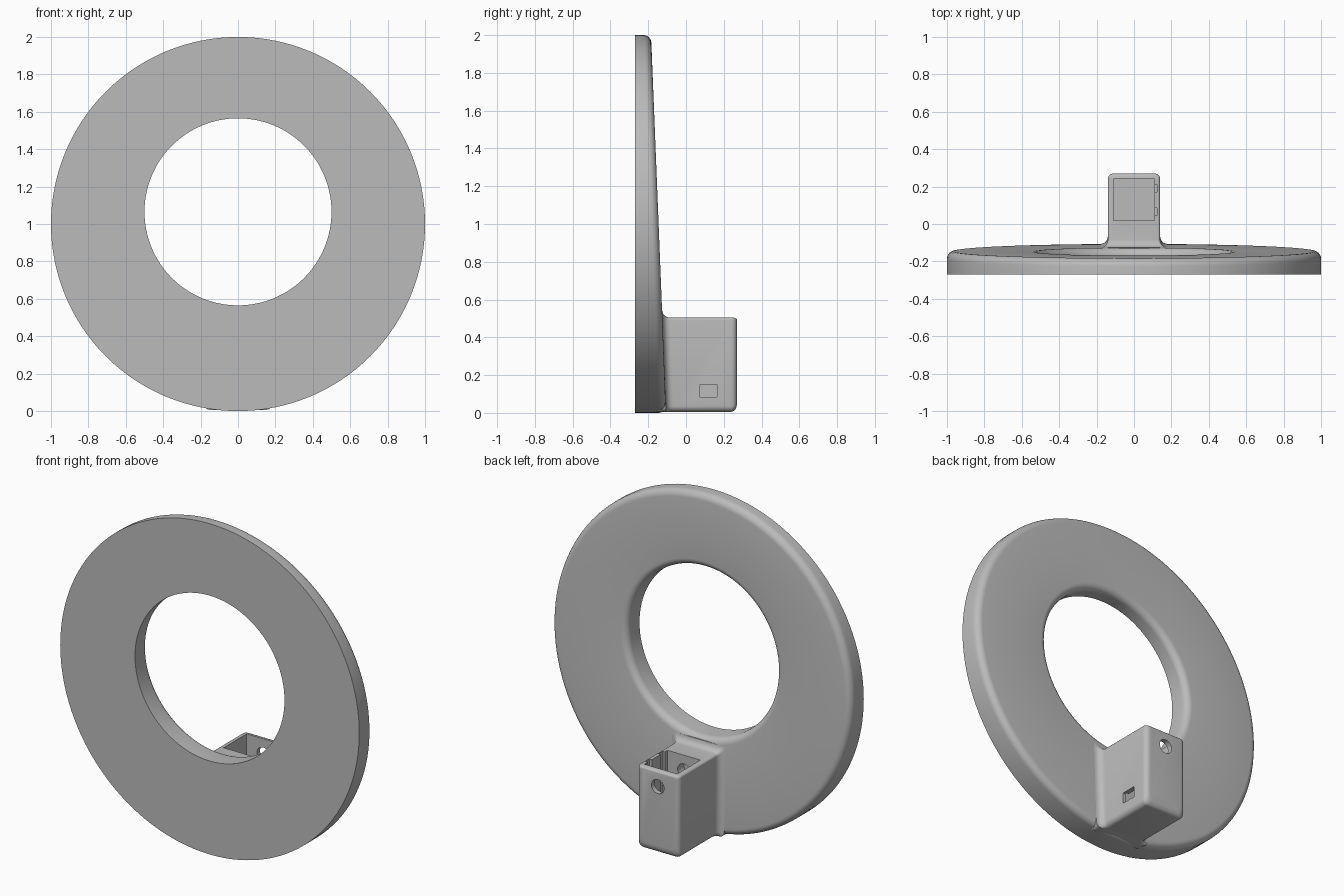
import bpy, bmesh
from math import sin, cos, pi, radians
from mathutils import Matrix

cube = bpy.data.objects.get("Cube")
if cube:
    bpy.data.objects.remove(cube, do_unlink=True)

FRONT = -0.27
SLOPE = 0.04          # the back face leans forward towards the top


def back(z):
    return -0.105 - SLOPE * z


grey = bpy.data.materials.new("plain grey")
grey.use_nodes = True
GREY = (0.5, 0.5, 0.5, 1)
grey.diffuse_color = GREY
grey.node_tree.nodes["Principled BSDF"].inputs["Base Color"].default_value = GREY


def make_object(name, bm):
    bmesh.ops.recalc_face_normals(bm, faces=bm.faces)
    mesh = bpy.data.meshes.new(name)
    bm.to_mesh(mesh)
    bm.free()
    mesh.materials.append(grey)
    ob = bpy.data.objects.new(name, mesh)
    bpy.context.collection.objects.link(ob)
    return ob


def activate(ob):
    bpy.ops.object.select_all(action='DESELECT')
    ob.select_set(True)
    bpy.context.view_layer.objects.active = ob


def smooth(ob):
    activate(ob)
    bpy.ops.object.shade_smooth_by_angle(angle=radians(32))


def loft(name, loops, closed):
    """Skin equal-length loops; join last to first, or cap both ends."""
    bm = bmesh.new()
    rows = [[bm.verts.new(p) for p in loop] for loop in loops]
    pairs = list(zip(rows, rows[1:]))
    if closed:
        pairs.append((rows[-1], rows[0]))
    else:
        bm.faces.new(rows[0])
        bm.faces.new(rows[-1])
    for a, b in pairs:
        for i in range(len(a)):
            j = (i + 1) % len(a)
            bm.faces.new((a[i], a[j], b[j], b[i]))
    return make_object(name, bm)


# Ring: wedge-shaped disc, slightly raised hole, rounded back edges
def circle(radius, centre, depth=None, n=128):
    pts = []
    for i in range(n):
        a = 2 * pi * i / n
        z = centre + radius * sin(a)
        y = FRONT if depth is None else back(z) - depth
        pts.append((radius * cos(a), y, z))
    return pts


ROUND, STEPS = 0.04, 6
arc = [i / STEPS * pi / 2 for i in range(STEPS + 1)]
HOLE_Z = 1.065
loops = [circle(1, 1)]
loops += [circle(1 - ROUND * (1 - cos(a)), 1, ROUND * (1 - sin(a))) for a in arc]
loops += [circle(0.5 + ROUND * (1 - cos(a)), HOLE_Z, ROUND * (1 - sin(a)))
          for a in reversed(arc)]
loops.append(circle(0.5, HOLE_Z))
smooth(loft("ring", loops, True))


# Housing: rounded block flaring into the back of the ring
def section(half, top, bottom, y=None, depth=0, r_top=0.015, r_low=0.03):
    pts = []
    for sx, z, r, start in ((1, top, r_top, 0), (-1, top, r_top, 1),
                            (-1, bottom, r_low, 2), (1, bottom, r_low, 3)):
        cz = z - r if z == top else z + r
        for k in range(6):
            a = (start + k / 5) * pi / 2
            pz = cz + r * sin(a)
            py = back(pz) - depth if y is None else y
            pts.append((sx * (half - r) + r * cos(a), py, pz))
    return pts


HALF, TOP, LOW, END = 0.14, 0.505, 0.006, 0.27
layers = [section(HALF + ROUND, TOP + ROUND, LOW, depth=0.05)]
for a in arc:
    flare = ROUND * (1 - sin(a))
    layers.append(section(HALF + flare, TOP + flare, LOW,
                          depth=-ROUND * (1 - cos(a))))
for a in arc:
    inset = 1 - cos(a)
    layers.append(section(HALF - 0.03 * inset, TOP - 0.012 * inset,
                          LOW + 0.045 * inset, y=END - 0.03 * (1 - sin(a))))
housing = loft("housing", layers, False)


# Openings in the housing
def cut(bm, name):
    cutter = make_object(name, bm)
    cutter.hide_render = True
    mod = housing.modifiers.new(name, 'BOOLEAN')
    mod.operation = 'DIFFERENCE'
    mod.solver = 'EXACT'
    mod.object = cutter
    activate(housing)
    bpy.ops.object.modifier_apply(modifier=mod.name)
    bpy.data.objects.remove(cutter, do_unlink=True)


def box(x, y, z):
    bm = bmesh.new()
    size = [b - a for a, b in (x, y, z)]
    mid = [(a + b) / 2 for a, b in (x, y, z)]
    bmesh.ops.create_cube(bm, size=1, matrix=Matrix.Translation(mid)
                          @ Matrix.Diagonal((*size, 1)))
    return bm


cut(box((-0.11, 0.11), (0.02, 0.24), (0.03, 0.6)), "cavity")
cut(box((0.1, 0.2), (0.075, 0.165), (0.085, 0.15)), "side_window")
for y in (0.065, 0.19):
    cut(box((0.1, 0.124), (y - 0.02, y + 0.02), (0.08, 0.61)), "groove")

# Screw hole through the back wall, blind in the inner wall
bore = bmesh.new()
bmesh.ops.create_cone(bore, cap_ends=True, segments=32, radius1=0.042,
                      radius2=0.042, depth=0.36,
                      matrix=Matrix.Translation((0, 0.14, 0.41))
                      @ Matrix.Rotation(pi / 2, 4, 'X'))
cut(bore, "screw_hole")
smooth(housing)
